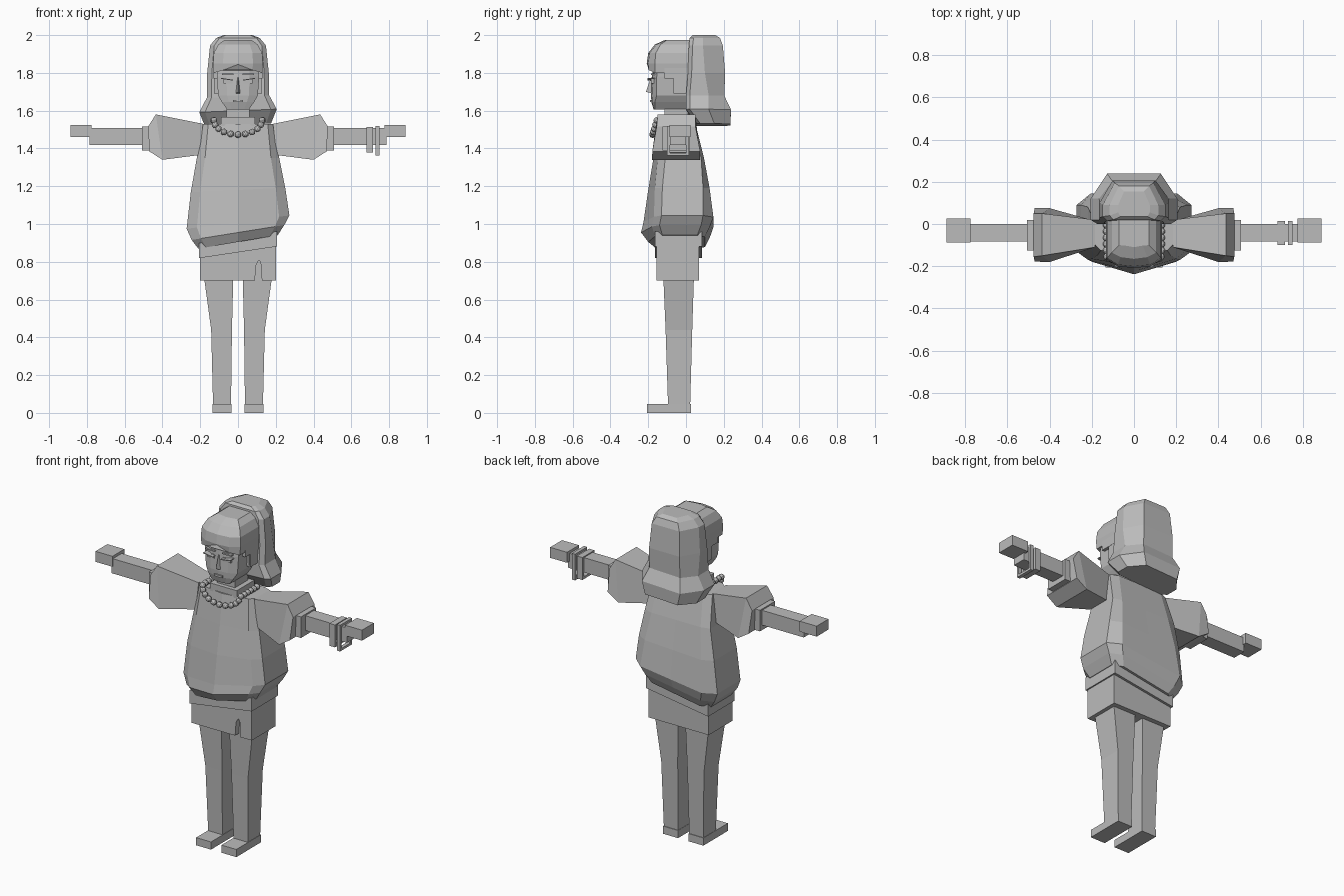
import bpy, bmesh, math
from mathutils import Vector

if "Cube" in bpy.data.objects:
    bpy.data.objects.remove(bpy.data.objects["Cube"])

grey = bpy.data.materials.new("plain_grey")
grey.diffuse_color = (0.5, 0.5, 0.5, 1)
grey.use_nodes = True
grey.node_tree.nodes["Principled BSDF"].inputs["Base Color"].default_value = grey.diffuse_color


def finish(name, bm):
    bmesh.ops.recalc_face_normals(bm, faces=bm.faces)
    me = bpy.data.meshes.new(name)
    bm.to_mesh(me)
    bm.free()
    me.materials.append(grey)
    ob = bpy.data.objects.new(name, me)
    bpy.context.collection.objects.link(ob)
    return ob


def loft(name, rings, flip=1):
    """Skin equal-length rings of points; flip=-1 mirrors in x."""
    bm = bmesh.new()
    rows = [[bm.verts.new((p[0] * flip, p[1], p[2])) for p in r] for r in rings]
    n = len(rows[0])
    for a, b in zip(rows, rows[1:]):
        for i in range(n):
            bm.faces.new((a[i], a[(i + 1) % n], b[(i + 1) % n], b[i]))
    bm.faces.new(rows[0])
    bm.faces.new(rows[-1])
    return finish(name, bm)


def rect_z(x0, x1, y0, y1, z, tilt=0):
    return [(x, y, z + tilt * x) for x, y in ((x0, y0), (x1, y0), (x1, y1), (x0, y1))]


def box(name, x0, x1, y0, y1, z0, z1, flip=1, tilt=0):
    return loft(name, [rect_z(x0, x1, y0, y1, z0, tilt), rect_z(x0, x1, y0, y1, z1, tilt)], flip)


def half_ring(pts, z, tilt=0):
    """Closed symmetric ring from front centre to back centre on the +x side."""
    full = pts + [(-x, y) for x, y in reversed(pts) if x > 0]
    return [(x, y, z + tilt * x) for x, y in full]


# Legs and feet
for s, side in ((1, "right"), (-1, "left")):
    loft(side + "_leg", [rect_z(.037, .132, -.095, .022, .04),
                         rect_z(.032, .142, -.108, .033, .44),
                         rect_z(.025, .18, -.12, .042, .72)], s)
    box(side + "_foot", .035, .134, -.207, .026, 0, .046, s)

# Skirt with a front slit, and its waistband
skirt = box("skirt", -.2, .2, -.155, .07, .70, .92)
slit = loft("slit_cutter", [rect_z(.088, .127, -.2, -.12, .68),
                            rect_z(.095, .123, -.2, -.12, .78),
                            rect_z(.108, .115, -.2, -.12, .805)])
slit.hide_render = True
slit.hide_viewport = True
cut = skirt.modifiers.new("slit", "BOOLEAN")
cut.operation = "DIFFERENCE"
cut.object = slit
box("waistband", -.207, .207, -.165, .085, .85, .93, 1, .15)

# Baggy sweater, hem slanting up to one side
sweater = [(.905, .21, -.20, -.165, .06, .10, .17), (.955, .245, -.238, -.18, .08, .125, .16),
           (1.01, .272, -.225, -.17, .09, .145, .13), (1.18, .25, -.20, -.165, .09, .125, .05),
           (1.35, .218, -.172, -.15, .08, .095, .0), (1.53, .197, -.15, -.125, .03, .05, 0)]
loft("sweater", [half_ring([(0, f), (w * .8, fs), (w, fs + .04), (w, bs), (w * .75, b), (0, b)], z, t)
                 for z, w, f, fs, bs, b, t in sweater])

# Puffed sleeves, cuffs, forearms, hands
for s, side in ((1, "right"), (-1, "left")):
    quads = [(.185, .02, -.11, 1.53, .205, .02, -.11, 1.365),
             (.435, .05, -.15, 1.58, .40, .075, -.18, 1.34),
             (.475, .05, -.155, 1.517, .47, .075, -.178, 1.385)]
    loft(side + "_sleeve", [[(a, b, d), (a, c, d), (e, g, h), (e, f, h)]
                            for a, b, c, d, e, f, g, h in quads], s)
    box(side + "_cuff", .465, .507, -.125, .02, 1.388, 1.515, s)
    box(side + "_forearm", .49, .785, -.084, 0, 1.418, 1.507, s)
    box(side + "_hand", .775, .888, -.088, .025, 1.46, 1.523, s)

# Square bangles hanging on one wrist
for i, (x0, x1, z0, z1) in enumerate(((.68, .716, 1.378, 1.513), (.729, .75, 1.362, 1.52))):
    rows = []
    for x, t in ((x0, 0), (x1, 0), (x1, .014), (x0, .014), (x0, 0)):
        rows.append([(x, -.10 + t, z0 + t), (x, .015 - t, z0 + t),
                     (x, .015 - t, z1 - t), (x, -.10 + t, z1 - t)])
    bm = bmesh.new()
    for a, b in zip(rows, rows[1:]):
        for k in range(4):
            m = (k + 1) % 4
            bm.faces.new([bm.verts.new(p) for p in (a[k], a[m], b[m], b[k])])
    bmesh.ops.remove_doubles(bm, verts=bm.verts, dist=1e-5)
    finish("bangle_%d" % (i + 1), bm)

# Neck and collar
box("collar", -.09, .09, -.14, .03, 1.52, 1.567)
box("neck", -.06, .06, -.115, .01, 1.52, 1.65)

# Head with tapered jaw
head = [(1.607, .058, -.172, -.165, 0), (1.645, .085, -.183, -.165, 0), (1.68, .105, -.185, -.155, .02),
        (1.78, .112, -.18, -.155, .02), (1.9, .11, -.17, -.14, .02)]
loft("head", [half_ring([(0, f), (w * .55, f + .004), (w, fs), (w, b), (0, b)], z)
              for z, w, f, fs, b in head])

# Facial features
loft("nose", [[(-.014, -.178, 1.69), (.014, -.178, 1.69), (0, -.212, 1.70)],
              [(-.004, -.175, 1.775), (.004, -.175, 1.775), (0, -.186, 1.775)]])
box("lips", -.026, .026, -.191, -.17, 1.645, 1.657)
for s, side in ((1, "right"), (-1, "left")):
    box(side + "_eyelid", .03, .078, -.184, -.165, 1.745, 1.768, s)
    box(side + "_lashes", .026, .09, -.203, -.165, 1.755, 1.760, s, .15)
    box(side + "_brow", .024, .086, -.186, -.165, 1.788, 1.796, s)
    box(side + "_ear", .105, .122, -.07, -.02, 1.70, 1.79, s)
    # Sidelocks stepping down in front of the ears
    box(side + "_sidelock_upper", .1, .13, -.115, .02, 1.77, 1.86, s)
    box(side + "_sidelock_lower", .1, .128, -.065, .02, 1.69, 1.78, s)

# Fringe: domed cap over the forehead, its lower edge parted in the middle
fringe = [(1.815, .128, -.205, -.165, .02), (1.85, .132, -.208, -.165, .02), (1.905, .128, -.2, -.16, .02),
          (1.95, .105, -.165, -.135, .02), (1.975, .07, -.11, -.1, .02)]
rings = [half_ring([(0, f), (w * .6, f + .008), (w, s), (w, b), (0, b)], z) for z, w, f, s, b in fringe]
rings[0] = [(x, y, z + (.03 if x == 0 else -.015 if abs(x) > .1 else 0)) for x, y, z in rings[0]]
loft("fringe", rings)

# Back hair: tall rounded block with flared ends
hair = [(1.525, .175, .055, .09, .235), (1.60, .205, .0, .06, .238), (1.675, .165, 0, .06, .203),
        (1.80, .163, .01, .07, .207), (1.945, .148, .015, .06, .195), (1.985, .115, .02, .06, .18),
        (2.0, .075, .035, .06, .155)]
loft("back_hair", [half_ring([(0, f), (w * .85, f), (w, f + .02), (w, m + .06), (w * .62, b), (0, b)], z, .04)
                   if z < 1.7 else
                   half_ring([(0, f), (w * .85, f), (w, f + .02), (w, m + .03), (w * .62, b), (0, b)], z)
                   for z, w, f, m, b in hair])

# Bead necklace: draped front arc, then rows over the shoulders
points = [Vector((.127 * math.cos(a), -.155 - .022 * math.sin(a), 1.548 - .075 * math.sin(a)))
          for a in [math.pi * i / 10 for i in range(11)]]
points += [Vector((s * .13, -.125 + .03 * i, 1.55)) for s in (1, -1) for i in range(5)]
bm = bmesh.new()
for p in points:
    made = bmesh.ops.create_icosphere(bm, subdivisions=2, radius=.0175)
    bmesh.ops.translate(bm, verts=made["verts"], vec=p)
finish("necklace", bm)
